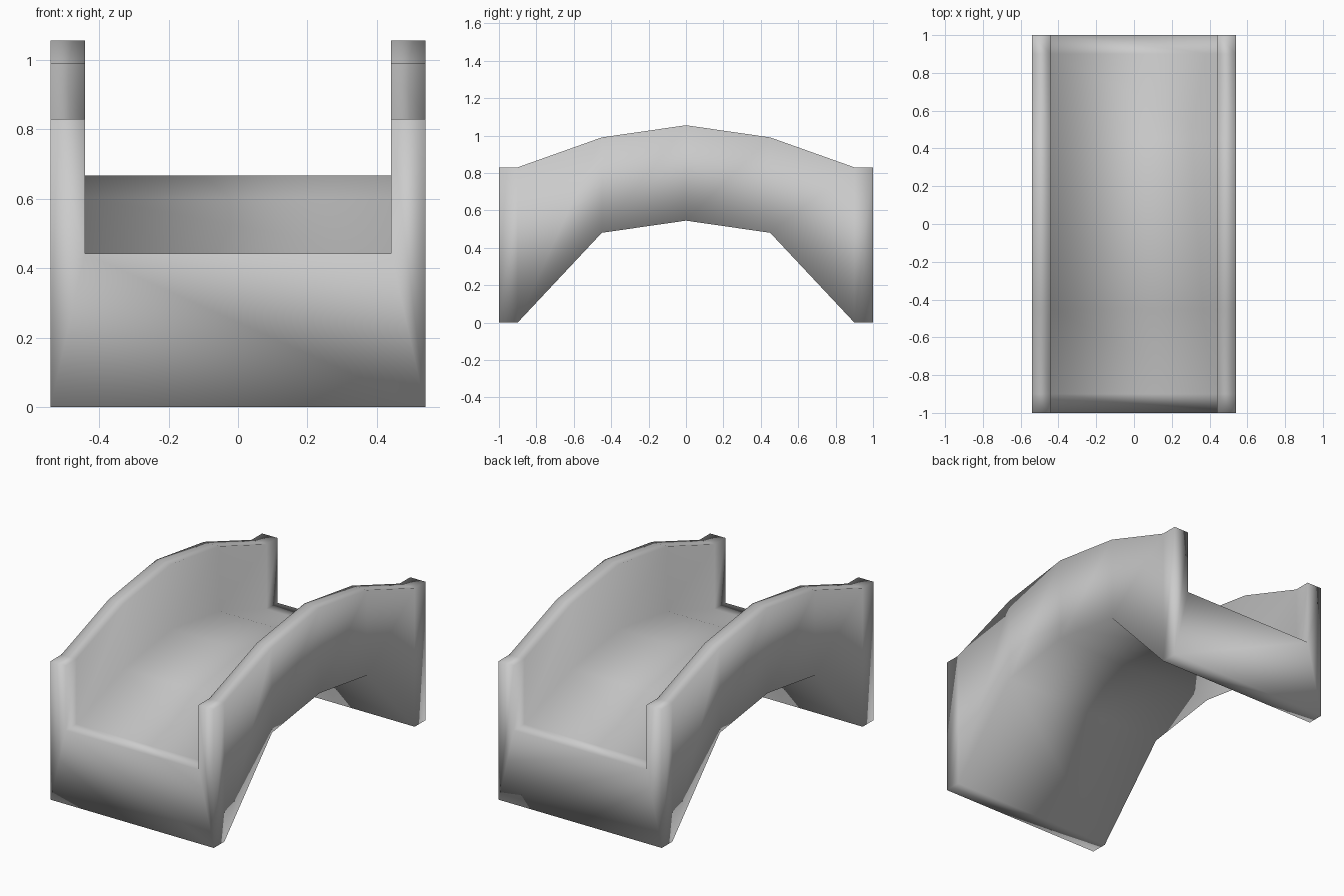
import bpy
import bmesh

cube = bpy.data.objects.get("Cube")
if cube:
    bpy.data.objects.remove(cube, do_unlink=True)

# Plain grey material
grey = bpy.data.materials.new("plain_grey")
grey.use_nodes = True
colour = (0.6, 0.6, 0.6, 1)
grey.diffuse_color = colour
grey.node_tree.nodes["Principled BSDF"].inputs["Base Color"].default_value = colour

OUTER, INNER = 0.54, 0.44   # half widths outside and inside the side walls
DECK_DROP = 0.388           # deck depth below the wall tops

# Half of the arch, from the front end to the crown: y, underside z, wall top z
half = [(-1, 0, 0.83), (-0.9, 0, 0.83), (-0.45, 0.48, 0.99), (0, 0.545, 1.055)]
stations = half + [(-y, low, top) for y, low, top in reversed(half[:-1])]


def cross_section(bm, y, low, top):
    """U-shaped ring of vertices: two walls with the deck between."""
    deck = top - DECK_DROP
    side = [(OUTER, low), (OUTER, top), (INNER, top), (INNER, deck)]
    ring = side + [(-x, z) for x, z in reversed(side)]
    return [bm.verts.new((x, y, z)) for x, z in ring]


# Arched bridge: loft the U section along the arch
bm = bmesh.new()
rings = [cross_section(bm, *s) for s in stations]
for a, b in zip(rings, rings[1:]):
    for i in range(len(a)):
        j = (i + 1) % len(a)
        bm.faces.new((a[i], a[j], b[j], b[i]))

# End caps: two walls and the deck front
for r in (rings[0], rings[-1]):
    bm.faces.new(r[:4])
    bm.faces.new(r[4:])
    bm.faces.new((r[0], r[3], r[4], r[7]))

bmesh.ops.recalc_face_normals(bm, faces=bm.faces)
for f in bm.faces:
    f.smooth = True
mesh = bpy.data.meshes.new("arched_bridge")
bm.to_mesh(mesh)
bm.free()
mesh.materials.append(grey)
bridge = bpy.data.objects.new("arched_bridge", mesh)
bpy.context.collection.objects.link(bridge)
